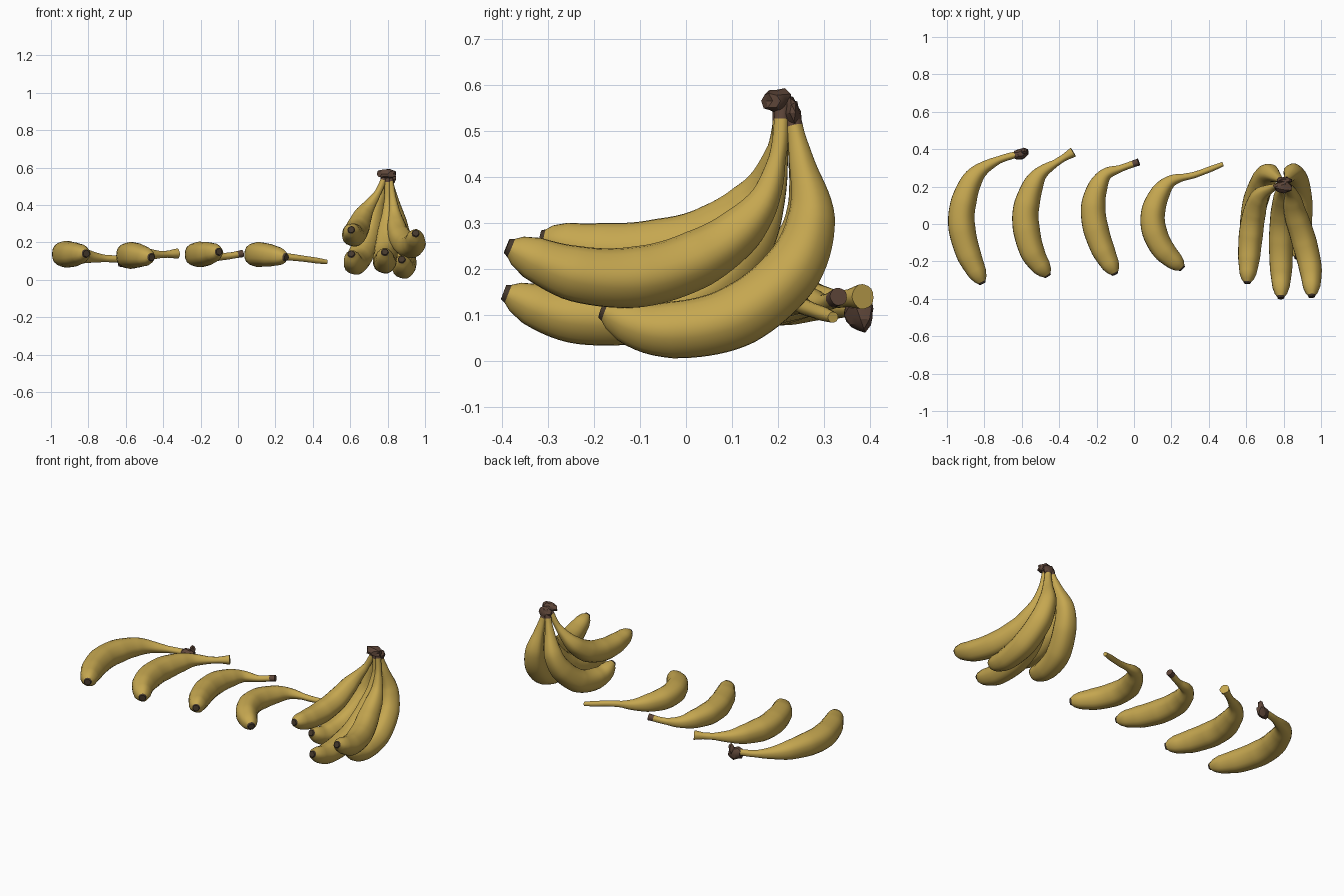
import bpy, bmesh, math, random
from mathutils import Vector, Euler

random.seed(4)
cube = bpy.data.objects.get("Cube")
if cube:
    bpy.data.objects.remove(cube, do_unlink=True)


def material(name, color):
    mat = bpy.data.materials.new(name)
    mat.use_nodes = True
    mat.diffuse_color = (*color, 1)
    mat.node_tree.nodes["Principled BSDF"].inputs["Base Color"].default_value = (*color, 1)
    return mat


PEEL = material("yellow peel", (0.56, 0.385, 0.08))
TIP = material("dark tip", (0.06, 0.04, 0.025))
WOOD = material("brown stem", (0.11, 0.06, 0.04))

# Thickness along the fruit, from blossom tip to stem: (fraction of length, radius)
PROFILE = [(0, .018), (.012, .023), (.03, .036), (.07, .05), (.18, .065), (.35, .072),
           (.52, .068), (.66, .054), (.76, .034), (.86, .02), (1, .017)]


def spline(keys, i, f):
    """Catmull-Rom point between keys i and i + 1."""
    b, c = keys[i], keys[i + 1]
    a = keys[i - 1] if i > 0 else b * 2 - c
    d = keys[i + 2] if i + 2 < len(keys) else c * 2 - b
    return (b * 2 + (c - a) * f + (a * 2 - b * 5 + c * 4 - d) * f ** 2
            + (b * 3 - a - c * 3 + d) * f ** 3) / 2


def smooth_path(points, fractions):
    """Positions at the given fractions of the length of a smooth path."""
    keys = [Vector(p) for p in points]
    dense = [spline(keys, i, s / 40) for i in range(len(keys) - 1) for s in range(40)] + [keys[-1]]
    dist = [0]
    for p, q in zip(dense, dense[1:]):
        dist.append(dist[-1] + (q - p).length)
    out, j = [], 0
    for t in fractions:
        goal = t * dist[-1]
        while j < len(dense) - 2 and dist[j + 1] < goal:
            j += 1
        out.append(dense[j].lerp(dense[j + 1], (goal - dist[j]) / (dist[j + 1] - dist[j])))
    return out


def radius_at(t):
    for (t0, r0), (t1, r1) in zip(PROFILE, PROFILE[1:]):
        if t <= t1:
            f = (t - t0) / (t1 - t0)
            return r0 + (r1 - r0) * f
    return PROFILE[-1][1]


def finish(name, bm, mats, angle):
    bmesh.ops.recalc_face_normals(bm, faces=bm.faces)
    mesh = bpy.data.meshes.new(name)
    bm.to_mesh(mesh)
    bm.free()
    for mat in mats:
        mesh.materials.append(mat)
    obj = bpy.data.objects.new(name, mesh)
    bpy.context.collection.objects.link(obj)
    bpy.ops.object.select_all(action='DESELECT')
    obj.select_set(True)
    bpy.context.view_layer.objects.active = obj
    bpy.ops.object.shade_smooth_by_angle(angle=math.radians(angle))
    return obj


def banana(name, points, size=1, neck=1, brown_from=2, flare=1, sides=20, rings=48):
    """Sweep a softly five-ridged section from the tip to the stem."""
    ts = [0, .012] + [.03 + .97 * i / rings for i in range(rings + 1)]
    path = smooth_path(points, ts)
    bm = bmesh.new()
    loops, tangent, side = [], None, None
    for i, (t, p) in enumerate(zip(ts, path)):
        new = (path[min(i + 1, len(path) - 1)] - path[max(i - 1, 0)]).normalized()
        if side is None:
            side = new.cross(Vector((0, 0, 1))).normalized()
        else:
            side = tangent.rotation_difference(new) @ side
        tangent = new
        up = tangent.cross(side)
        r = radius_at(t / neck) * size
        if t > .93:
            r *= 1 + (flare - 1) * (t - .93) / .07
        loop = []
        for k in range(sides):
            a = math.tau * k / sides
            ridge = r * (1 + .025 * math.cos(5 * a))
            loop.append(bm.verts.new(p + (side * math.cos(a) + up * math.sin(a)) * ridge))
        loops.append(loop)
    for i, (lo, hi) in enumerate(zip(loops, loops[1:])):
        for k in range(sides):
            n = (k + 1) % sides
            face = bm.faces.new((lo[k], lo[n], hi[n], hi[k]))
            face.material_index = 1 if i == 0 else 2 if ts[i] > brown_from else 0
    bm.faces.new(loops[0]).material_index = 1
    bm.faces.new(loops[-1]).material_index = 2 if brown_from < 1 else 0
    return finish(name, bm, (PEEL, TIP, WOOD), 50)


def crown(name, center, scale, turn=(0, 0, 0)):
    """Rough woody lump where the stems were cut."""
    bm = bmesh.new()
    bmesh.ops.create_icosphere(bm, subdivisions=2, radius=1)
    rot = Euler(turn).to_matrix()
    for v in bm.verts:
        p = v.co * random.uniform(.82, 1.15)
        v.co = Vector(center) + rot @ Vector([a * b for a, b in zip(p, scale)])
    return finish(name, bm, (WOOD,), 25)


# Four loose bananas lying in a row
banana("loose_banana_1", [(-.81, -.32, .14), (-.89, -.15, .135), (-.925, .015, .137),
                          (-.9, .16, .137), (-.84, .27, .13), (-.73, .34, .115),
                          (-.6, .38, .11)], brown_from=.95)
crown("loose_crown", (-.608, .376, .1), (.045, .03, .038), (0, .2, .3))
crown("loose_crown_flap", (-.585, .39, .125), (.018, .016, .034), (.2, .2, 0))
banana("loose_banana_2", [(-.46, -.28, .12), (-.545, -.15, .13), (-.582, .015, .13),
                          (-.565, .14, .132), (-.51, .26, .135), (-.41, .332, .135),
                          (-.325, .385, .14)], flare=1.6)
banana("loose_banana_3", [(-.1, -.27, .15), (-.175, -.12, .138), (-.216, .025, .135),
                          (-.212, .145, .135), (-.16, .258, .13), (-.07, .298, .125),
                          (.025, .332, .14)], size=.95, brown_from=.95, flare=1.2)
banana("loose_banana_4", [(.26, -.24, .12), (.15, -.13, .132), (.1, -.005, .135),
                          (.115, .115, .133), (.19, .225, .13), (.33, .265, .115),
                          (.475, .32, .095)], size=.93, neck=.86, flare=.75)

# Hanging bunch: three fruits forward, two curling behind and below
banana("bunch_upper_right", [(.95, -.39, .25), (.942, -.24, .19), (.905, -.085, .186),
                             (.86, .06, .242), (.84, .16, .335), (.825, .2, .45),
                             (.81, .21, .56)], size=.93, brown_from=.95)
banana("bunch_upper_left", [(.605, -.318, .268), (.613, -.19, .243), (.622, -.07, .243),
                            (.64, .05, .275), (.675, .15, .355), (.745, .195, .46),
                            (.79, .21, .56)], size=.9, brown_from=.95)
banana("bunch_middle", [(.785, -.397, .15), (.785, -.26, .1), (.785, -.1, .104),
                        (.79, .04, .155), (.795, .15, .27), (.8, .2, .41),
                        (.8, .205, .56)], size=.92, brown_from=.95)
banana("bunch_lower_right", [(.875, -.185, .11), (.885, -.06, .068), (.885, .1, .093),
                             (.87, .225, .19), (.85, .272, .31), (.828, .25, .44),
                             (.805, .225, .56)], size=.95, neck=1.06, brown_from=.92)
banana("bunch_lower_left", [(.605, -.15, .14), (.62, -.04, .09), (.645, .11, .11),
                            (.685, .22, .2), (.72, .27, .31), (.762, .25, .44),
                            (.795, .225, .56)], size=.94, neck=1.06, brown_from=.92)

# Woody crown joining the stems
crown("bunch_crown", (.8, .197, .566), (.053, .032, .029))
crown("bunch_crown_back", (.803, .232, .54), (.04, .018, .036), (.15, 0, 0))
